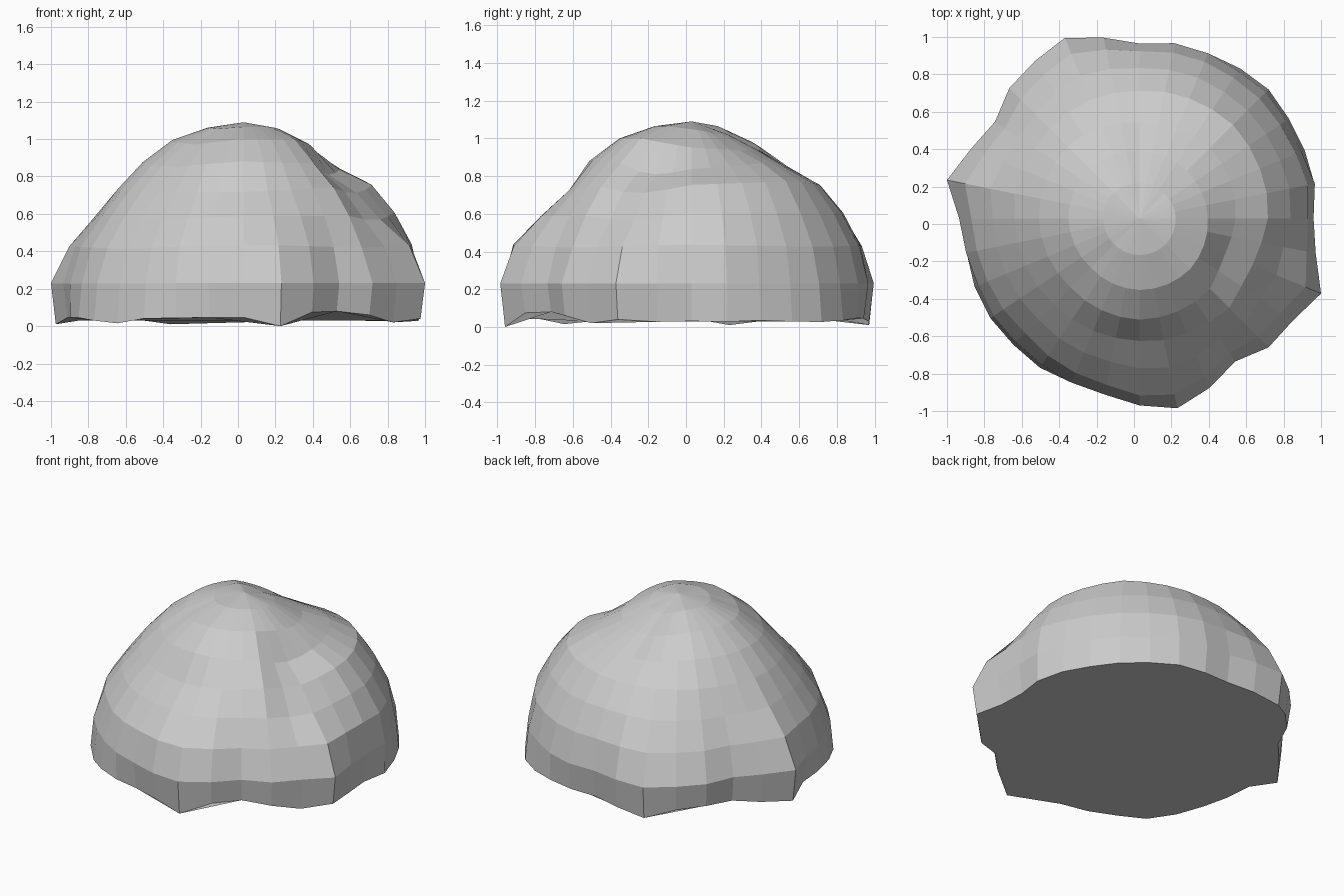
import bpy, bmesh, math, random

random.seed(4)
SEG, RINGS = 32, 8
CX, CY, CZ = 0.03, 0.03, 0.03

# widest outline: radius for each of the 32 directions, counter-clockwise from +x
outline = [.93, .965, .955, .96, .975, .965, .965, .955, .935, .985, 1.045, 1.01,
           .985, .93, .975, 1.05, .965, .955, .955, .96, .955, .96, .96, .96,
           1.0, 1.035, .98, .92, .975, .985, 1.05, .96]

# upper dents and bulges per ring: E, NE, N, NW, W, SW, S, SE
bulge = {1: [.98, .98, .98, .98, .97, .97, .98, .98],
         2: [1.01, .985, 1.0, .97, .985, .955, 1.01, .97],
         3: [.99, .985, .985, .95, .95, .93, .955, .96],
         4: [.975, 1.0, .97, .96, .95, .92, .925, .96],
         5: [.925, .96, .925, .98, .97, .94, .975, .96],
         6: [.95, .935, .935, 1.0, .995, .97, 1.0, 1.0],
         7: [.99, .965, .965, 1.005, 1.0, .995, 1.005, 1.005]}

# how strongly the outline ridges carry up the dome
carry = [1.0, 1.0, .7, .4, .1, 0, 0, 0]
# lower rim heights at the ridges and the raised gaps between them
rim = {10: 0.01, 15: 0.01, 25: 0.0, 30: 0.04, 26: .075, 27: .08, 28: .06,
       11: .06, 12: .07, 13: .06, 20: .015, 29: .02}
# hollow beside the right-hand ridge
hollow = {29: .04, 30: .05, 31: .03}
# sides where the rim flares out below the second ring
flare = {1: .5, 2: 1, 3: 1, 4: 1, 5: 1, 6: .5, 17: .5, 18: 1, 19: 1, 20: 1, 21: 1, 22: .5}


def bulge_at(ring, k):
    row = bulge[ring]
    t = k / 4
    i = int(t)
    f = t - i
    b = row[i] * (1 - f) + row[(i + 1) % 8] * f
    if 3 <= ring <= 5:
        b -= hollow.get(k, 0)
    return b


# boulder: half a sphere with ridges, dents and an uneven rim
bm = bmesh.new()
rings = []
for r in range(RINGS):
    lat = math.radians(11.25 * r)
    loop = []
    for k in range(SEG):
        az = 2 * math.pi * k / SEG
        out = flare.get(k, 0)
        if r == 0:
            rad = outline[k] * (.975 + .025 * out)
            z = rim.get(k, random.uniform(.025, .05))
        else:
            b = bulge_at(r, k)
            ridge = 1 + (outline[k] / .98 - 1) * carry[r]
            rad = math.cos(lat) * ridge * b
            z = CZ + 1.05 * math.sin(lat) * b
            if r == 1:
                rad = outline[k] * (1 - .02 * out)
        loop.append(bm.verts.new((CX + rad * math.cos(az), CY + rad * math.sin(az), z)))
    rings.append(loop)

top = bm.verts.new((CX, CY, 1.09))
bm.faces.new(rings[0][::-1])  # underside
for k in range(SEG):
    n = (k + 1) % SEG
    for a, b in zip(rings, rings[1:]):
        bm.faces.new((a[k], a[n], b[n], b[k]))
    bm.faces.new((rings[-1][k], rings[-1][n], top))

mesh = bpy.data.meshes.new("boulder")
bm.to_mesh(mesh)
bm.free()
bpy.context.collection.objects.link(bpy.data.objects.new("boulder", mesh))
